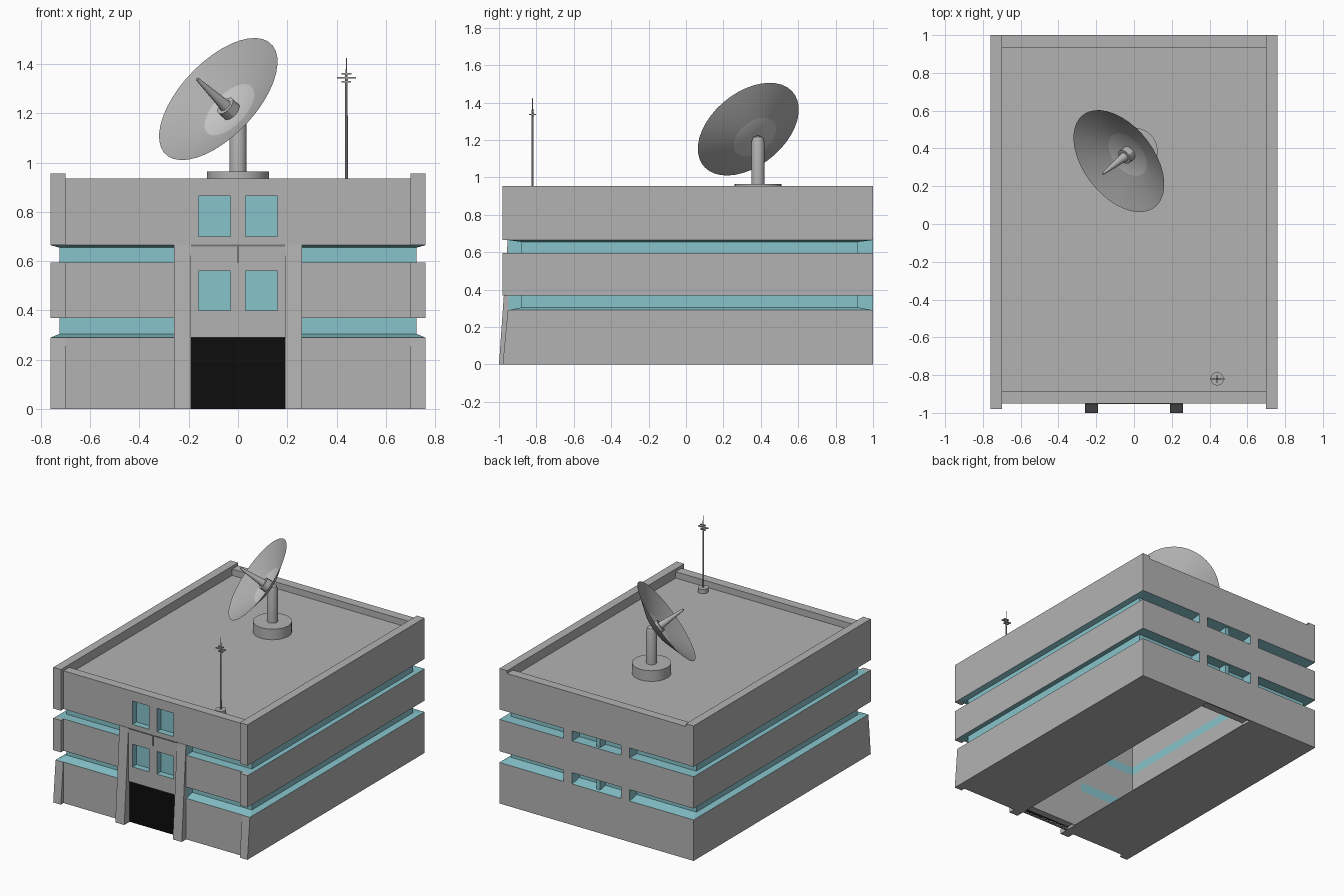
import bpy, bmesh, math
from mathutils import Vector

if "Cube" in bpy.data.objects:
    bpy.data.objects.remove(bpy.data.objects["Cube"])


def material(name, rgb):
    m = bpy.data.materials.new(name)
    m.diffuse_color = (*rgb, 1)
    m.use_nodes = True
    m.node_tree.nodes["Principled BSDF"].inputs["Base Color"].default_value = m.diffuse_color
    return m


GREY = material("concrete", (0.45, 0.45, 0.45))
GLASS = material("glass_blue", (0.24, 0.55, 0.6))
BLACK = material("door_black", (0.004, 0.004, 0.004))
PALE = material("pale_metal", (0.55, 0.55, 0.55))
DARK = material("dark_metal", (0.18, 0.18, 0.18))


def finish(name, bm, mats):
    bmesh.ops.recalc_face_normals(bm, faces=bm.faces)
    me = bpy.data.meshes.new(name)
    bm.to_mesh(me)
    bm.free()
    ob = bpy.data.objects.new(name, me)
    bpy.context.collection.objects.link(ob)
    for m in mats:
        me.materials.append(m)
    return ob


def loft(name, rings):
    """Stack of rectangles: (half width, y front, y back, z, material of faces below)."""
    bm = bmesh.new()
    prev = None
    for hx, y0, y1, z, mat in rings:
        ring = [bm.verts.new(p) for p in ((-hx, y0, z), (hx, y0, z), (hx, y1, z), (-hx, y1, z))]
        if prev is None:
            bm.faces.new(ring)
        else:
            for i in range(4):
                j = (i + 1) % 4
                bm.faces.new((prev[i], prev[j], ring[j], ring[i])).material_index = mat
        prev = ring
    bm.faces.new(prev)
    return finish(name, bm, (GREY, GLASS))


def box(name, x, y, z, mats=(GREY,), front_top=None, side=0, every=0):
    """Box from ranges; front_top moves the upper front edge, side colours the x faces."""
    bm = bmesh.new()
    bmesh.ops.create_cube(bm, size=1)
    for f in bm.faces:
        f.material_index = side if abs(f.normal.x) > 0.5 else every
    for v in bm.verts:
        top, front = v.co.z > 0, v.co.y < 0
        v.co = (x[v.co.x > 0], y[v.co.y > 0], z[top])
        if front_top is not None and top and front:
            v.co.y = front_top
    return finish(name, bm, mats)


def lathe(name, profile, base, axis=(0, 0, 1), n=32, mats=(GREY,), mat_of=()):
    """Spin (radius, height) points about an axis."""
    bm = bmesh.new()
    rot = Vector((0, 0, 1)).rotation_difference(Vector(axis)).to_matrix()
    prev = None
    for k, (r, h) in enumerate(profile):
        count = n if r > 0 else 1
        ring = [bm.verts.new(rot @ Vector((r * math.cos(2 * math.pi * i / n),
                r * math.sin(2 * math.pi * i / n), h)) + Vector(base)) for i in range(count)]
        if prev:
            for i in range(n):
                quad = [prev[i % len(prev)], prev[(i + 1) % len(prev)],
                        ring[(i + 1) % count], ring[i % count]]
                f = bm.faces.new(list(dict.fromkeys(quad)))
                f.material_index = mat_of[k - 1] if mat_of else 0
        prev = ring
    return finish(name, bm, mats)


def cut(target, cutter):
    mod = target.modifiers.new("cut", 'BOOLEAN')
    mod.operation, mod.solver, mod.object = 'DIFFERENCE', 'EXACT', cutter
    bpy.context.view_layer.objects.active = target
    bpy.ops.object.modifier_apply(modifier=mod.name)
    bpy.data.objects.remove(cutter)


# Building body: three wall bands, two recessed glass bands, parapet and roof
OUT, IN = (0.76, -0.95, 1.0), (0.725, -0.88, 0.92)
PAR = (0.70, -0.885, 0.935)
body = loft("building_body", [
    (*OUT, 0, 0), (*OUT, 0.29, 0), (*IN, 0.305, 1), (*IN, 0.37, 1), (*OUT, 0.37, 1),
    (*OUT, 0.595, 0), (*IN, 0.595, 1), (*IN, 0.655, 1), (*OUT, 0.665, 1),
    (*OUT, 0.935, 0), (*PAR, 0.935, 0), (*PAR, 0.89, 0)])

# Hollow inside, open floor strip, doorway and front windows
ROOM = (0.715, -0.87, 0.91)
cut(body, loft("room_cutter", [(*ROOM, 0.006, 0), (*ROOM, 0.305, 0), (*ROOM, 0.37, 1),
                               (*ROOM, 0.595, 0), (*ROOM, 0.655, 1), (*ROOM, 0.87, 0)]))
cut(body, box("floor_cutter", (-0.19, 0.19), (-0.92, 0.99), (-0.1, 0.02), (GREY, GLASS)))
cut(body, box("door_cutter", (-0.19, 0.19), (-1.1, -0.935), (-0.1, 0.29), (GREY, GLASS)))
for s in (-1, 1):
    for z in ((0.40, 0.56), (0.70, 0.865)):
        cut(body, box("window_cutter", sorted((s * 0.03, s * 0.16)), (-1.1, -0.905), z,
                      (GREY, GLASS), side=1, every=1))
box("door", (-0.19, 0.19), (-0.94, -0.92), (0, 0.29), (BLACK,))

# Solid infill across the glass bands: front centre, back piers and mullion
for z in ((0.29, 0.37), (0.595, 0.665)):
    box("front_infill", (-0.26, 0.26), (-0.95, -0.87), z, (GREY, GLASS), side=1)
    box("back_mullion", (-0.015, 0.015), (0.91, 0.98), z, (GLASS,))
    for s in (-1, 1):
        box("back_pier", sorted((s * 0.19, s * 0.26)), (0.91, 1.0), z, (GREY, GLASS), side=1)

# Entrance pillars, corner fins and raised side copings
for s in (-1, 1):
    fin_x = sorted((s * 0.70, s * 0.76))
    box("entrance_pillar", sorted((s * 0.19, s * 0.26)), (-1.0, -0.945), (0, 0.668), front_top=-0.953)
    box("lower_fin", fin_x, (-0.98, -0.95), (0, 0.29), front_top=-0.953)
    box("middle_fin", fin_x, (-0.98, -0.95), (0.37, 0.595))
    box("upper_fin", fin_x, (-0.98, -0.95), (0.665, 0.935))
    box("side_coping", fin_x, (-0.98, 1.0), (0.935, 0.955))

# Trim over the entrance
box("entrance_trim", (-0.19, 0.19), (-0.954, -0.945), (0.66, 0.667), (DARK,))
box("entrance_divider", (-0.004, 0.004), (-0.954, -0.945), (0.593, 0.66), (DARK,))

# Dish pedestal
lathe("dish_base", [(0, 0.885), (0.125, 0.885), (0.125, 0.965), (0, 0.965)], (0, 0.385, 0))
lathe("dish_post", [(0, 0.96), (0.035, 0.96), (0.035, 1.19), (0.027, 1.215), (0, 1.225)],
      (0, 0.385, 0), n=24)

# Dish and feed horn, aimed front left and up
centre, aim = (-0.08, 0.333, 1.258), (-0.63, -0.49, 0.60)
lathe("dish", [(0.31, 0), (0.13, -0.072), (0, -0.092)], centre, aim, 40,
      (GREY, PALE), (0, 1))
lathe("feed_horn", [(0, -0.09), (0.042, -0.085), (0.042, -0.045), (0.026, -0.045),
                    (0.022, -0.02), (0.007, 0.135), (0, 0.14)], centre, aim, 12)

# Antenna mast with crossbars
AX, AY = 0.44, -0.82
lathe("antenna_base", [(0, 0.885), (0.035, 0.885), (0.035, 0.92), (0, 0.92)], (AX, AY, 0), n=16)
lathe("antenna_mast", [(0, 0.9), (0.006, 0.9), (0.005, 1.36), (0.003, 1.365), (0.002, 1.425),
                       (0, 1.425)], (AX, AY, 0), n=8)
for z, hx, hy in ((1.328, 0.019, 0.006), (1.345, 0.038, 0.006), (1.36, 0.02, 0.006),
                  (1.336, 0.006, 0.019)):
    box("antenna_bar", (AX - hx, AX + hx), (AY - hy, AY + hy), (z - 0.003, z + 0.003))

for name in ("dish_base", "dish_post", "dish", "feed_horn", "antenna_base", "antenna_mast"):
    bpy.ops.object.select_all(action='DESELECT')
    ob = bpy.data.objects[name]
    ob.select_set(True)
    bpy.context.view_layer.objects.active = ob
    bpy.ops.object.shade_smooth_by_angle(angle=math.radians(30))
